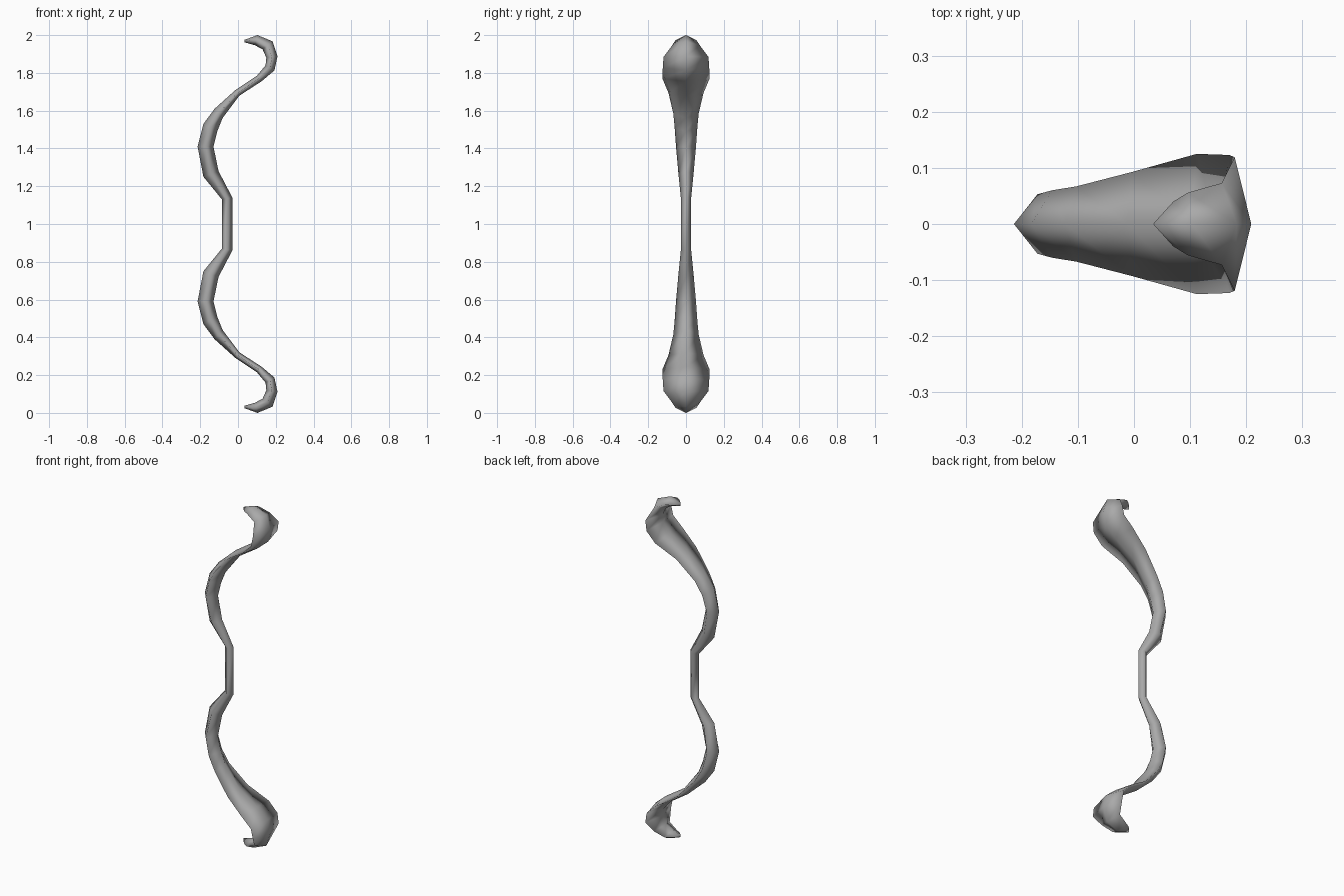
import bpy
import bmesh

cube = bpy.data.objects.get("Cube")
if cube:
    bpy.data.objects.remove(cube, do_unlink=True)

grey = bpy.data.materials.new("plain grey")
grey.use_nodes = True
colour = (0.4, 0.4, 0.4, 1)
grey.diffuse_color = colour
grey.node_tree.nodes["Principled BSDF"].inputs["Base Color"].default_value = colour

# Upper limb, grip to tip: back ridge x, z; belly ridge x, z; half width
SECTIONS = [
    (-0.085, 1.13, -0.03, 1.14, 0.027),
    (-0.183, 1.25, -0.103, 1.28, 0.04),
    (-0.214, 1.41, -0.13, 1.41, 0.053),
    (-0.183, 1.53, -0.11, 1.49, 0.06),
    (-0.124, 1.61, -0.082, 1.56, 0.067),
    (-0.013, 1.71, 0.008, 1.68, 0.093),
    (0.1, 1.785, 0.124, 1.755, 0.125),
    (0.146, 1.84, 0.193, 1.813, 0.123),
    (0.15, 1.88, 0.209, 1.888, 0.119),
    (0.13, 1.925, 0.183, 1.967, 0.073),
    (0.09, 1.946, 0.103, 2.0, 0.056),
]
TIP = (0.034, 1.962, 0.034, 1.975)


def diamond(bm, section, flip):
    """Four-sided ring around the limb; flip mirrors it to the lower limb."""
    bx, bz, fx, fz, w = section
    mx, mz = (bx + fx) / 2, (bz + fz) / 2
    pts = [(bx, 0, bz), (mx, -w, mz), (fx, 0, fz), (mx, w, mz)]
    return [bm.verts.new((x, y, 2 - z if flip else z)) for x, y, z in pts]


def tip_ring(bm, flip):
    """Pointed end: ridges run forward past the side corners."""
    bx, bz, fx, fz = TIP
    pts = [(bx, 0, bz), (0.07, -0.04, 1.972), (fx, 0, fz), (0.07, 0.04, 1.972)]
    return [bm.verts.new((x, y, 2 - z if flip else z)) for x, y, z in pts]


# Bow stave: one skin from lower tip, through the grip, to upper tip
bm = bmesh.new()
rings = [tip_ring(bm, True)]
rings += [diamond(bm, s, True) for s in reversed(SECTIONS)]
rings += [diamond(bm, s, False) for s in SECTIONS]
rings.append(tip_ring(bm, False))
for low, high in zip(rings, rings[1:]):
    for i in range(4):
        j = (i + 1) % 4
        bm.faces.new((low[i], low[j], high[j], high[i]))
for ring in (rings[0], rings[-1]):
    bm.faces.new((ring[0], ring[1], ring[2]))
    bm.faces.new((ring[0], ring[2], ring[3]))
bmesh.ops.recalc_face_normals(bm, faces=bm.faces)
for face in bm.faces:
    face.smooth = True

mesh = bpy.data.meshes.new("bow_stave")
bm.to_mesh(mesh)
bm.free()
mesh.materials.append(grey)
bpy.context.collection.objects.link(bpy.data.objects.new("bow_stave", mesh))
